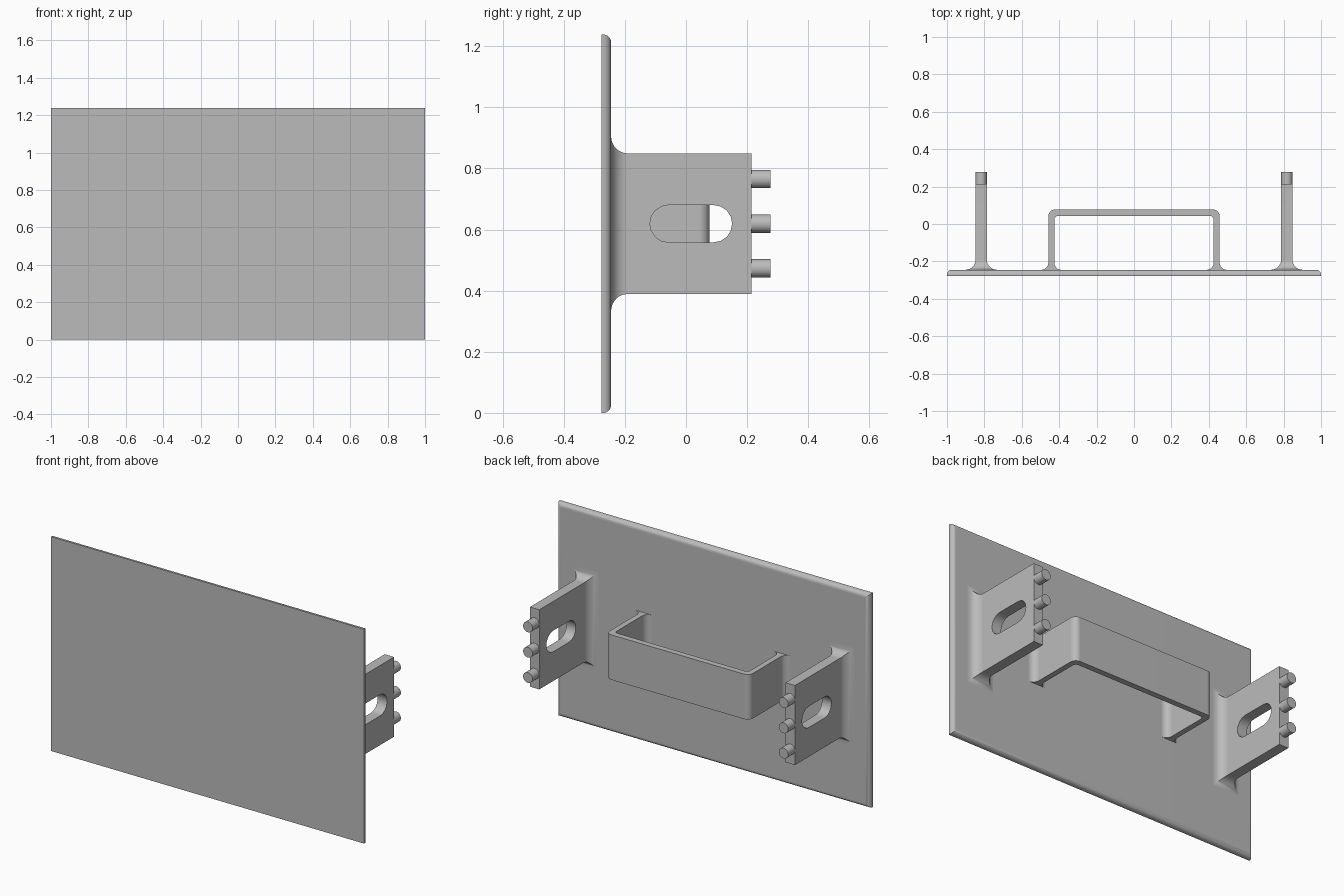
import bpy, bmesh
from math import sin, cos, pi
from mathutils import Matrix

cube = bpy.data.objects.get("Cube")
if cube:
    bpy.data.objects.remove(cube, do_unlink=True)

grey = bpy.data.materials.new("plain grey")
grey.use_nodes = True
COLOUR = (0.5, 0.5, 0.5, 1)
grey.diffuse_color = COLOUR
grey.node_tree.nodes["Principled BSDF"].inputs["Base Color"].default_value = COLOUR

STEPS = 8
QUARTER = [i * pi / 2 / STEPS for i in range(STEPS + 1)]
FRONT, BACK, MID_Z = -0.277, -0.245, 0.619


def make(name, bm):
    bmesh.ops.recalc_face_normals(bm, faces=bm.faces)
    mesh = bpy.data.meshes.new(name)
    bm.to_mesh(mesh)
    bm.free()
    mesh.materials.append(grey)
    obj = bpy.data.objects.new(name, mesh)
    bpy.context.collection.objects.link(obj)
    return obj


def activate(obj):
    bpy.ops.object.select_all(action='DESELECT')
    obj.select_set(True)
    bpy.context.view_layer.objects.active = obj


def finish(obj):
    activate(obj)
    bpy.ops.object.shade_smooth_by_angle(angle=pi / 6)
    weighted = obj.modifiers.new("flat face normals", 'WEIGHTED_NORMAL')
    weighted.keep_sharp = True


def loft(name, x, rings):
    """Join rectangles given as (y, half width, half height)."""
    bm = bmesh.new()
    loops = [[bm.verts.new((x + sx * w, y, MID_Z + sz * h))
              for sx, sz in ((-1, -1), (1, -1), (1, 1), (-1, 1))]
             for y, w, h in rings]
    for a, b in zip(loops, loops[1:]):
        for i in range(4):
            j = (i + 1) % 4
            bm.faces.new((a[i], a[j], b[j], b[i]))
    bm.faces.new(loops[0])
    bm.faces.new(loops[-1])
    return make(name, bm)


def prism(name, points, offset):
    """Extrude a closed outline of 3D points along an offset."""
    bm = bmesh.new()
    face = bm.faces.new([bm.verts.new(p) for p in points])
    out = bmesh.ops.extrude_face_region(bm, geom=[face])
    verts = [v for v in out["geom"] if isinstance(v, bmesh.types.BMVert)]
    bmesh.ops.translate(bm, verts=verts, vec=offset)
    return make(name, bm)


def arc(cx, cy, r, start, end):
    return [(cx + r * cos(start + (end - start) * i / STEPS),
             cy + r * sin(start + (end - start) * i / STEPS))
            for i in range(STEPS + 1)]


# Panel with rounded back edges
r = 0.026
rim = [(BACK - r + r * sin(a), 1 - r + r * cos(a), MID_Z - r + r * cos(a)) for a in QUARTER]
finish(loft("panel", 0, [(FRONT, 1, MID_Z)] + rim))

# Handle: a bent strip with flared feet
foot, outer, inner = 0.038, 0.035, 0.02
xo, xi, yo, yi = 0.458, 0.426, 0.077, 0.043
half = [(xo + foot, BACK - 0.01)]
half += arc(xo + foot, BACK + foot, foot, 1.5 * pi, pi)
half += arc(xo - outer, yo - outer, outer, 0, pi / 2)
under = arc(xi - inner, yi - inner, inner, pi / 2, 0)
under += arc(xi - foot, BACK + foot, foot, 0, -pi / 2)
under += [(xi - foot, BACK - 0.01)]
mirror = lambda pts: [(-x, y) for x, y in reversed(pts)]
outline = half + mirror(half) + mirror(under) + under
# Reorder so the underside runs from the right foot back to the left foot
outline = half + mirror(half) + [(-x, y) for x, y in reversed(under)] + under
handle_height = 0.26
finish(prism("handle", [(x, y, MID_Z - handle_height / 2) for x, y in outline],
             (0, 0, handle_height)))

# Side brackets with flared roots, slots and pins
half_w, half_h, end, flare = 0.03, 0.23, 0.215, 0.055
for side, x in (("left", 0.817), ("right", -0.817)):
    rings = [(BACK - 0.01, half_w + flare, half_h + flare)]
    for a in QUARTER:
        grow = flare * (1 - sin(a))
        rings.append((BACK + flare * (1 - cos(a)), half_w + grow, half_h + grow))
    rings.append((end, half_w, half_h))
    bracket = loft(side + "_bracket", x, rings)

    slot = arc(0.09, MID_Z, 0.061, -pi / 2, pi / 2) + arc(-0.057, MID_Z, 0.061, pi / 2, 1.5 * pi)
    cutter = prism("slot_cutter", [(x - 0.1, y, z) for y, z in slot], (0.2, 0, 0))
    cutter.hide_render = True
    cut = bracket.modifiers.new("slot", 'BOOLEAN')
    cut.operation, cut.object, cut.solver = 'DIFFERENCE', cutter, 'EXACT'
    activate(bracket)
    bpy.ops.object.modifier_apply(modifier=cut.name)
    bpy.data.objects.remove(cutter, do_unlink=True)
    finish(bracket)

    for i, level in enumerate(("lower", "middle", "upper")):
        bm = bmesh.new()
        place = Matrix.Translation((x, end + 0.026, MID_Z + (i - 1) * 0.146))
        bmesh.ops.create_cone(bm, cap_ends=True, segments=32, radius1=0.03, radius2=0.03,
                              depth=0.072, matrix=place @ Matrix.Rotation(pi / 2, 4, 'X'))
        finish(make(f"{side}_{level}_pin", bm))
